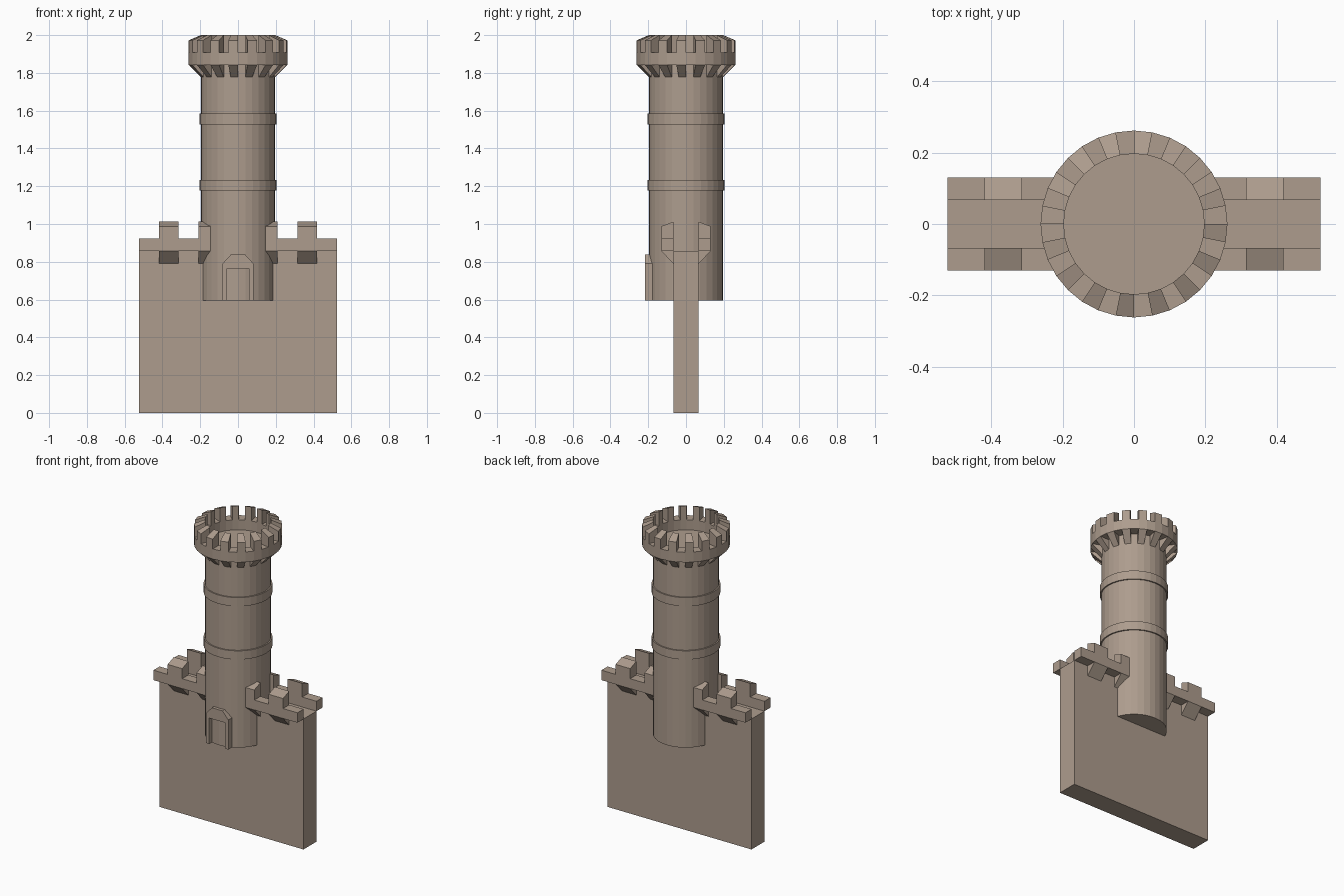
import bpy, bmesh, math

if "Cube" in bpy.data.objects:
    bpy.data.objects.remove(bpy.data.objects["Cube"])

stone = bpy.data.materials.new("warm grey stone")
stone.diffuse_color = (0.42, 0.335, 0.27, 1)
stone.use_nodes = True
stone.node_tree.nodes["Principled BSDF"].inputs["Base Color"].default_value = stone.diffuse_color

R, RO, SEG = 0.197, 0.262, 32          # tower radius, crown radius, sides
WX, WY, PY = 0.523, 0.067, 0.131       # wall half length, half depth, parapet reach
STEP = 2 * math.pi / SEG


def finish(name, bm):
    bmesh.ops.remove_doubles(bm, verts=bm.verts, dist=1e-5)
    bmesh.ops.recalc_face_normals(bm, faces=bm.faces)
    me = bpy.data.meshes.new(name)
    bm.to_mesh(me)
    bm.free()
    me.materials.append(stone)
    ob = bpy.data.objects.new(name, me)
    bpy.context.collection.objects.link(ob)
    return ob


def loft(bm, rings, closed=False):
    """Skin equal-length point rings; cap the ends unless closed."""
    vs = [[bm.verts.new(p) for p in ring] for ring in rings]
    n, m = len(vs), len(vs[0])
    for i in range(n if closed else n - 1):
        a, b = vs[i], vs[(i + 1) % n]
        for j in range(m):
            k = (j + 1) % m
            bm.faces.new((a[j], a[k], b[k], b[j]))
    if not closed:
        bm.faces.new(vs[0])
        bm.faces.new(vs[-1])


def prism_x(bm, profile, x0, x1):
    loft(bm, [[(x, y, z) for y, z in profile] for x in (x0, x1)])


def sector(bm, profile, i):
    """One crown piece spanning a single tower side."""
    loft(bm, [[(r * math.cos(a), r * math.sin(a), z) for r, z in profile]
              for a in (i * STEP, (i + 1) * STEP)])


def revolve(bm, profile):
    loft(bm, [[(r * math.cos(i * STEP), r * math.sin(i * STEP), z) for r, z in profile]
              for i in range(SEG)], closed=True)


# Wall
bm = bmesh.new()
prism_x(bm, [(-WY, 0), (WY, 0), (WY, 0.857), (-WY, 0.857)], -WX, WX)
finish("wall", bm)

# Wall parapets, merlons and corbels, mirrored front/back and left/right
bm_rail, bm_mer, bm_cor = bmesh.new(), bmesh.new(), bmesh.new()
for sy in (-1, 1):
    a, b = sy * WY, sy * PY
    for sx in (-1, 1):
        prism_x(bm_rail, [(a, 0.857), (b, 0.857), (b, 0.922), (a, 0.922)], sx * 0.105, sx * WX)
        for x in (0.105, 0.314):
            x0, x1 = sx * x, sx * (x + 0.105)
            prism_x(bm_mer, [(a, 0.922), (b, 0.922), (b, 0.988), (a, 1.012)], x0, x1)
            prism_x(bm_cor, [(a, 0.79), (b, 0.857), (a, 0.857)], x0, x1)
finish("wall_parapet", bm_rail)
finish("wall_merlons", bm_mer)
finish("wall_corbels", bm_cor)

# Tower shaft
bm = bmesh.new()
loft(bm, [[(R * math.cos(i * STEP), R * math.sin(i * STEP), z) for i in range(SEG)]
          for z in (0.595, 1.842)])
finish("tower_shaft", bm)

# Stone bands
bm = bmesh.new()
for z in (1.177, 1.527):
    revolve(bm, [(R - 0.01, z), (0.205, z), (0.205, z + 0.057), (R - 0.01, z + 0.057)])
finish("tower_bands", bm)

# Crown ring, merlons and corbels on every second side
bm = bmesh.new()
revolve(bm, [(R, 1.842), (RO, 1.842), (RO, 1.908), (R, 1.908)])
finish("crown_ring", bm)
bm_mer, bm_cor = bmesh.new(), bmesh.new()
for i in range(-1, SEG - 1, 2):
    sector(bm_mer, [(R, 1.908), (RO, 1.908), (RO, 1.972), (R, 2.0)], i)
    sector(bm_cor, [(R, 1.777), (RO, 1.842), (R, 1.842)], i)
finish("crown_merlons", bm_mer)
finish("crown_corbels", bm_cor)

# Door frame: arched outline with a rectangular opening
outer = [(-0.082, 0.595), (-0.082, 0.79), (-0.038, 0.838),
         (0.038, 0.838), (0.082, 0.79), (0.082, 0.595)]
inner = [(-0.057, 0.595), (-0.057, 0.765), (-0.03, 0.765),
         (0.03, 0.765), (0.057, 0.765), (0.057, 0.595)]
bm = bmesh.new()
loft(bm, [[(o[0], -0.217, o[1]), (o[0], -0.17, o[1]),
           (i[0], -0.17, i[1]), (i[0], -0.217, i[1])] for o, i in zip(outer, inner)])
finish("door_frame", bm)
